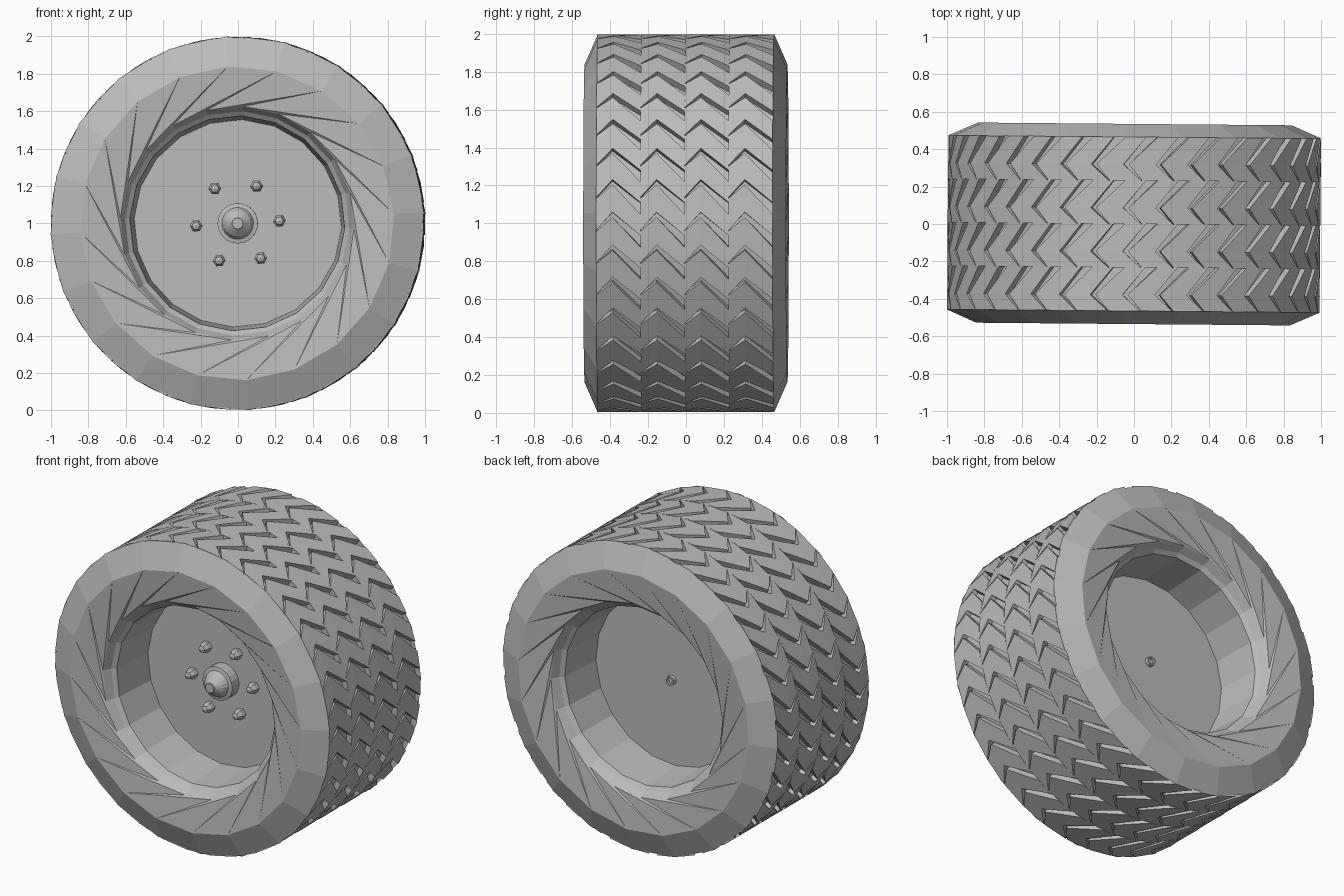
import bpy, bmesh
from math import sin, cos, radians
from mathutils import Matrix

cube = bpy.data.objects.get("Cube")
if cube:
    bpy.data.objects.remove(cube)

grey = bpy.data.materials.new("plain_grey")
grey.use_nodes = True
grey.diffuse_color = (0.5, 0.5, 0.5, 1)
grey.node_tree.nodes["Principled BSDF"].inputs["Base Color"].default_value = (0.5, 0.5, 0.5, 1)

SIDES = 20
PHASE = 3.4
HALF = 0.465          # half width of the tread
PLACE = Matrix.Translation((0, 0, 1)) @ Matrix.Rotation(radians(-0.5), 4, "Z")


def polar(r, deg, y):
    return (r * cos(radians(deg)), y, r * sin(radians(deg)))


def finish(bm, name):
    bmesh.ops.remove_doubles(bm, verts=bm.verts, dist=0.0001)
    bmesh.ops.recalc_face_normals(bm, faces=bm.faces)
    bm.transform(PLACE)
    mesh = bpy.data.meshes.new(name)
    bm.to_mesh(mesh)
    bm.free()
    mesh.materials.append(grey)
    obj = bpy.data.objects.new(name, mesh)
    bpy.context.collection.objects.link(obj)
    return obj


def lathe(bm, profile, sides=SIDES, phase=PHASE, centre=(0, 0)):
    """Spin (radius, y, twist) points around an axis parallel to y."""
    rings = []
    for r, y, *twist in profile:
        turn = phase + (twist[0] if twist else 0)
        ring = []
        for i in range(sides):
            x, yy, z = polar(r, turn + 360 * i / sides, y)
            ring.append(bm.verts.new((x + centre[0], yy, z + centre[1])))
        rings.append(ring)
    for a, b in zip(rings, rings[1:]):
        for i in range(sides):
            j = (i + 1) % sides
            bm.faces.new((a[i], a[j], b[j]))
            bm.faces.new((a[i], b[j], b[i]))
    bmesh.ops.dissolve_limit(bm, angle_limit=radians(0.5), verts=bm.verts, edges=bm.edges)


# Sidewalls: bevelled shoulder and a swirled face down to the rim
for side, name in ((-1, "front_sidewall"), (1, "back_sidewall")):
    bm = bmesh.new()
    lathe(bm, [(0.94, side * HALF), (1.0, side * HALF), (0.84, side * 0.535),
               (0.625, side * 0.5, 30)])
    finish(bm, name)

# Rim barrels on both sides, meeting the centre disc
for side, name in ((-1, "front_rim"), (1, "back_rim")):
    bm = bmesh.new()
    lathe(bm, [(0.625, side * 0.5, 30), (0.6, side * 0.45, 30), (0.575, side * 0.43, 30),
               (0.555, side * 0.14, 30)])
    finish(bm, name)

bm = bmesh.new()
lathe(bm, [(0, -0.14), (0.556, -0.14, 30), (0.556, 0.14, 30), (0, 0.14)])
finish(bm, "centre_disc")

# Groove floor below the tread blocks
bm = bmesh.new()
lathe(bm, [(0.96, -HALF), (0.96, HALF)], sides=36)
finish(bm, "tread_base")

# Tread: chevron blocks separated by tapering grooves
ROWS, COLUMNS = 36, 4
STEP = 360 / ROWS
WIDTH = 2 * HALF / COLUMNS
ACROSS = (0, 0.37, 1)
CHEVRON = (-5.5, 0, -7)
GROOVE = (0.3, 1.6, 3.6)

bm = bmesh.new()
for column in range(COLUMNS):
    for row in range(ROWS):
        base = PHASE + row * STEP
        layers = []
        for r in (0.95, 0.997):
            low, high = [], []
            for v, c, g in zip(ACROSS, CHEVRON, GROOVE):
                y = -HALF + (column + v) * WIDTH
                low.append(bm.verts.new(polar(r, base + c, y)))
                high.append(bm.verts.new(polar(r, base + c + STEP - g, y)))
            layers.append((low, high))
        (l0, h0), (l1, h1) = layers
        for i in range(2):
            bm.faces.new((l1[i], l1[i + 1], h1[i + 1], h1[i]))
        loop0 = l0 + h0[::-1]
        loop1 = l1 + h1[::-1]
        for i in range(len(loop0)):
            j = (i + 1) % len(loop0)
            bm.faces.new((loop0[i], loop0[j], loop1[j], loop1[i]))
finish(bm, "tread_blocks")

# Hub: collar, rounded cone and flat tip, with the axle end at the back
bm = bmesh.new()
lathe(bm, [(0.108, -0.14), (0.108, -0.21), (0.085, -0.215), (0.07, -0.245),
           (0.03, -0.28), (0.03, -0.29), (0, -0.29)])
finish(bm, "hub")

bm = bmesh.new()
lathe(bm, [(0.03, 0.14), (0.03, 0.165), (0.02, 0.165), (0.02, 0.15), (0, 0.15)], sides=12)
finish(bm, "axle_end")

# Six hexagonal wheel nuts with domed tips
for n in range(6):
    x, _, z = polar(0.223, PHASE + 60 * n, 0)
    bm = bmesh.new()
    lathe(bm, [(0.034, -0.14), (0.034, -0.175), (0.026, -0.185),
               (0.022, -0.2), (0, -0.208)], sides=6, centre=(x, z))
    finish(bm, f"wheel_nut_{n + 1}")
